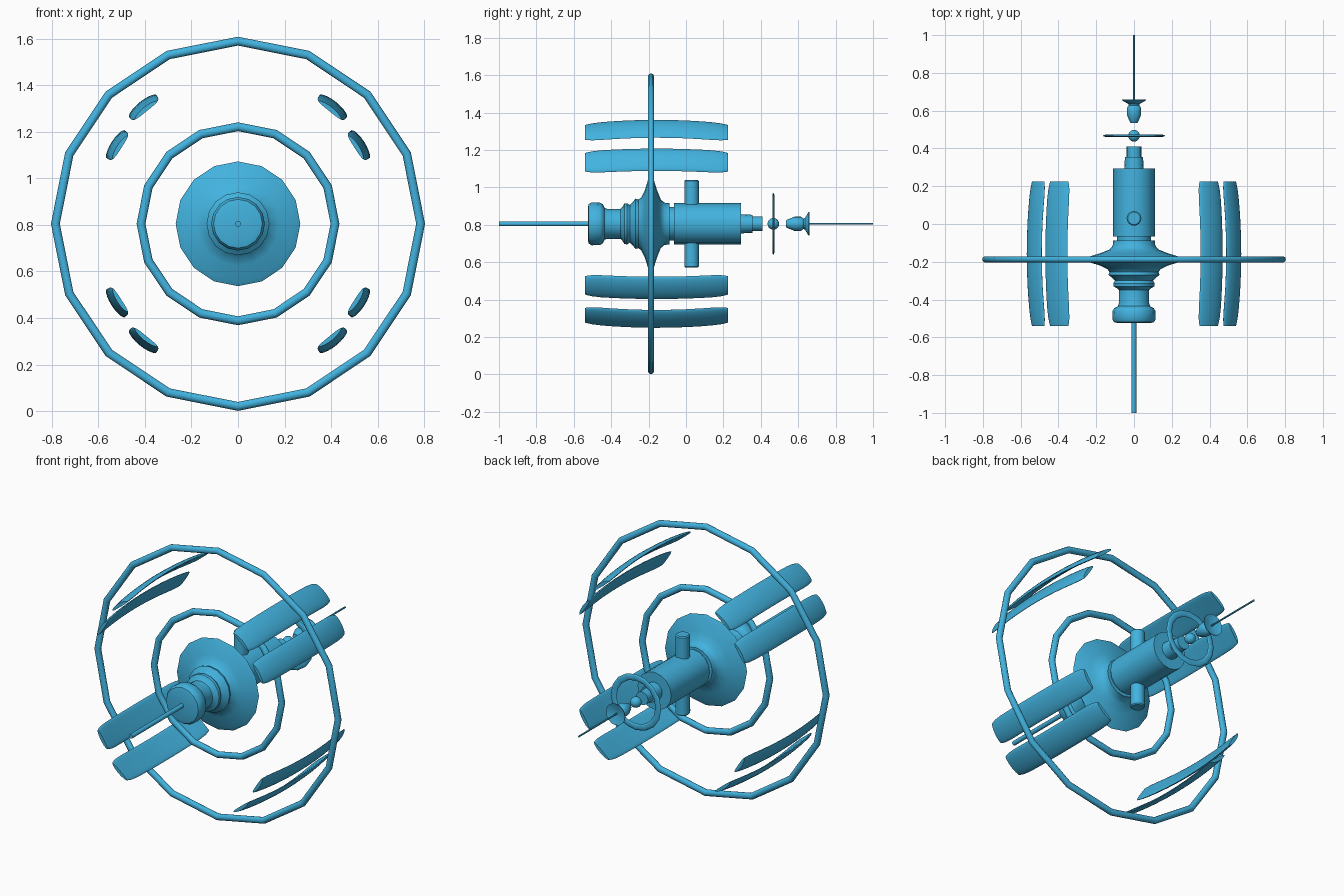
import bpy, bmesh
from math import sin, cos, pi, radians

AXIS_Z = 0.805   # height of the long axis, which runs along y
SIDES = 16

if "Cube" in bpy.data.objects:
    bpy.data.objects.remove(bpy.data.objects["Cube"])

blue = bpy.data.materials.new("sky_blue")
blue.use_nodes = True
COLOUR = (0.055, 0.45, 0.74, 1)
blue.diffuse_color = COLOUR
blue.node_tree.nodes["Principled BSDF"].inputs["Base Color"].default_value = COLOUR


def loft(name, rings, closed=False, smooth=40):
    """Skin a list of equal point rings; cap the ends unless closed."""
    bm = bmesh.new()
    loops = [[bm.verts.new(p) for p in ring] for ring in rings]
    n = len(loops[0])
    pairs = list(zip(loops, loops[1:]))
    if closed:
        pairs.append((loops[-1], loops[0]))
    else:
        bm.faces.new(loops[0])
        bm.faces.new(loops[-1])
    for a, b in pairs:
        for i in range(n):
            j = (i + 1) % n
            bm.faces.new((a[i], a[j], b[j], b[i]))
    bmesh.ops.recalc_face_normals(bm, faces=bm.faces)
    mesh = bpy.data.meshes.new(name)
    bm.to_mesh(mesh)
    bm.free()
    mesh.materials.append(blue)
    obj = bpy.data.objects.new(name, mesh)
    bpy.context.collection.objects.link(obj)
    bpy.ops.object.select_all(action='DESELECT')
    obj.select_set(True)
    bpy.context.view_layer.objects.active = obj
    bpy.ops.object.shade_smooth_by_angle(angle=radians(smooth))
    return obj


def circle(y, r, sides=SIDES):
    return [(r * sin(2 * pi * k / sides), y, AXIS_Z + r * cos(2 * pi * k / sides))
            for k in range(sides)]


def turned(name, profile, sides=SIDES):
    """Turn a (y, radius) profile around the long axis."""
    return loft(name, [circle(y, r, sides) for y, r in profile])


def hoop(name, y, major, radial, depth, sides=SIDES, tube=10):
    """Ring around the long axis with an elliptical tube."""
    return loft(name, [circle(y + depth * sin(2 * pi * k / tube),
                              major + radial * cos(2 * pi * k / tube), sides)
                       for k in range(tube)], closed=True, smooth=60)


def plate(name, angle, radius, width):
    """Thin bowed panel lying along y, facing away from the axis."""
    y0, y1, steps, n = -0.54, 0.225, 14, 20
    c, s = cos(angle), sin(angle)
    rings = []
    for i in range(steps + 1):
        t = 0.5 - 0.5 * cos(pi * i / steps)   # stations crowd at the ends
        u = 2 * t - 1
        scale = 0.82 + 0.18 * (1 - abs(u) ** 12)
        mid = radius - 0.027 * u * u
        ring = []
        for k in range(n):
            a = 2 * pi * k / n
            w = width / 2 * scale * cos(a)
            out = mid + 0.012 * scale * sin(a) - 1.2 * w * w
            ring.append((out * c - w * s, y0 + (y1 - y0) * t, AXIS_Z + out * s + w * c))
        rings.append(ring)
    return loft(name, rings)


# Nose probe and front hull with its wide disc
turned("front_probe", [(-1, 0.013), (-0.5, 0.013)], 12)
turned("front_hull", [
    (-0.525, 0.085), (-0.52, 0.105), (-0.505, 0.115), (-0.46, 0.113), (-0.445, 0.105),
    (-0.435, 0.085), (-0.42, 0.08), (-0.35, 0.08), (-0.34, 0.09), (-0.33, 0.108),
    (-0.315, 0.11), (-0.3, 0.1), (-0.285, 0.115), (-0.27, 0.135), (-0.255, 0.13),
    (-0.24, 0.14), (-0.22, 0.18), (-0.2, 0.245), (-0.187, 0.268), (-0.175, 0.245),
    (-0.155, 0.18), (-0.135, 0.13), (-0.115, 0.113), (-0.088, 0.11)])

# Rear engine body
turned("hull_neck", [(-0.1, 0.09), (-0.05, 0.09)])
turned("rear_body", [(-0.065, 0.11), (0.295, 0.11)])
turned("tail_step", [(0.28, 0.052), (0.355, 0.048)])
turned("tail_tip", [(0.35, 0.039), (0.41, 0.039)])

# Vertical cross tube through the rear body
ends = [(-0.234, 0.033), (-0.228, 0.039), (0.228, 0.039), (0.234, 0.033)]
loft("cross_tube", [[(r * cos(2 * pi * k / SIDES), 0.03 + r * sin(2 * pi * k / SIDES),
                      AXIS_Z + h) for k in range(SIDES)] for h, r in ends])

# Floating ball and wheel, then the tail dish and its antenna
turned("tail_ball", [(0.467 - 0.031 * cos(pi * (k + 0.1) / 10.2),
                      0.031 * sin(pi * (k + 0.1) / 10.2)) for k in range(11)])
hoop("tail_wheel", 0.467, 0.146, 0.019, 0.006)
turned("tail_dish", [
    (0.535, 0.018), (0.545, 0.024), (0.58, 0.038), (0.615, 0.038), (0.628, 0.028),
    (0.635, 0.03), (0.655, 0.063), (0.659, 0.063), (0.645, 0.02)])
turned("rear_antenna", [(0.63, 0.005), (1, 0.005)], 8)

# Large hoops around the disc
hoop("outer_hoop", -0.187, 0.785, 0.019, 0.017)
hoop("inner_hoop", -0.187, 0.417, 0.019, 0.017)

# Four pairs of bowed panels, mirrored left to right and top to bottom
for side in ("left", "right"):
    for level in ("upper", "lower"):
        for spot, deg, radius, width in (("inner", 51, 0.66, 0.15), ("outer", 33, 0.635, 0.142)):
            a = radians(deg)
            if side == "right":
                a = pi - a
            if level == "lower":
                a = -a
            plate(f"{side}_{level}_{spot}_panel", a, radius, width)
